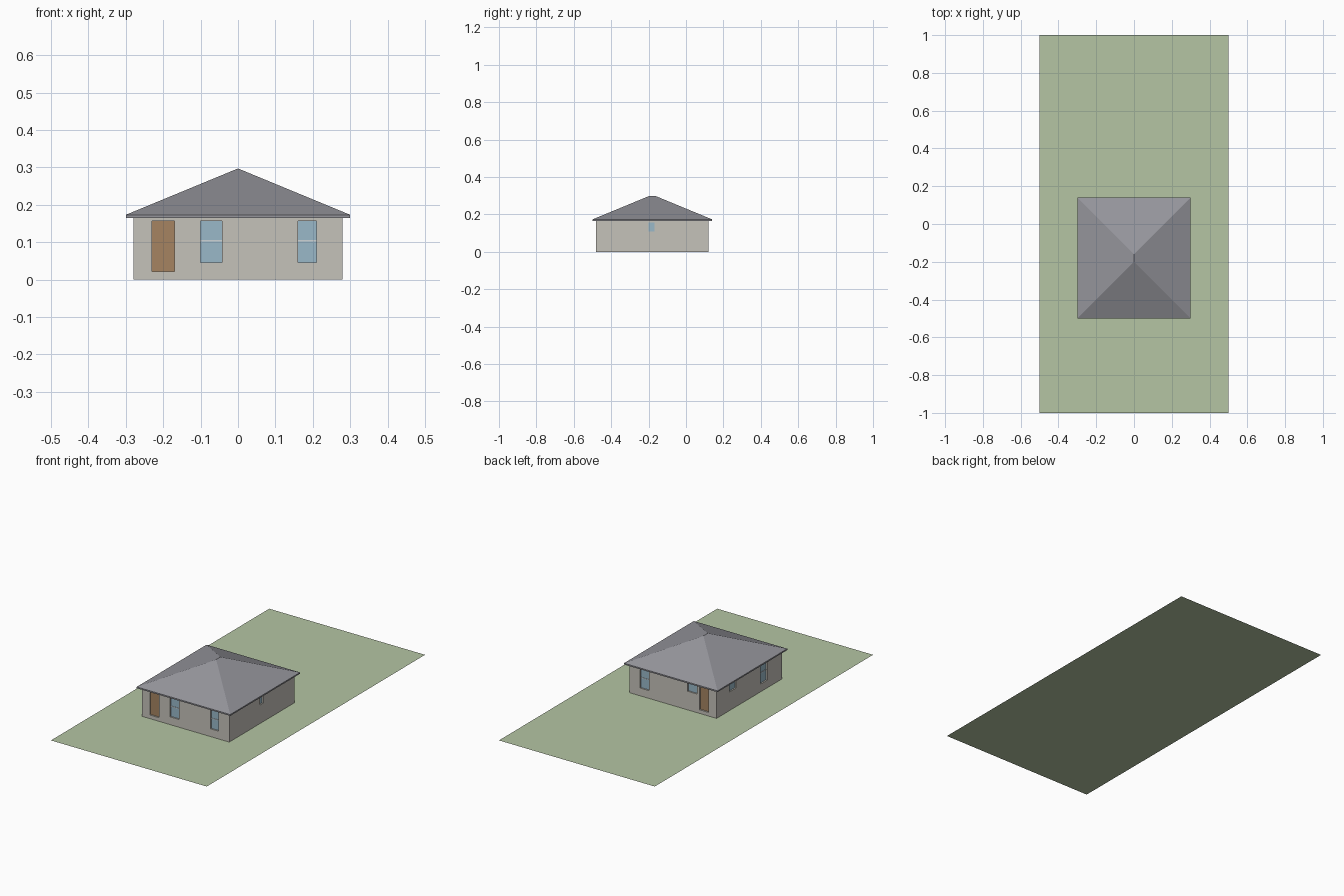
import bpy
import bmesh
from mathutils import Vector

cube = bpy.data.objects.get("Cube")
if cube:
    bpy.data.objects.remove(cube, do_unlink=True)


def material(name, r, g, b):
    m = bpy.data.materials.new(name)
    m.use_nodes = True
    m.diffuse_color = (r, g, b, 1)
    m.node_tree.nodes["Principled BSDF"].inputs["Base Color"].default_value = (r, g, b, 1)
    return m


GRASS = material("grass green", 0.46, 0.56, 0.37)
WALL = material("warm grey wall", 0.56, 0.54, 0.49)
ROOF = material("slate roof", 0.30, 0.30, 0.33)
WOOD = material("brown door wood", 0.38, 0.23, 0.12)
GLASS = material("pale blue glass", 0.32, 0.48, 0.58)
FRAME = material("light frame", 0.62, 0.66, 0.68)


def finish(name, bm, mat):
    bmesh.ops.recalc_face_normals(bm, faces=bm.faces)
    mesh = bpy.data.meshes.new(name)
    bm.to_mesh(mesh)
    bm.free()
    mesh.materials.append(mat)
    obj = bpy.data.objects.new(name, mesh)
    bpy.context.collection.objects.link(obj)
    return obj


def box(name, lo, hi, mat):
    lo, hi = Vector(lo), Vector(hi)
    bm = bmesh.new()
    bmesh.ops.create_cube(bm, size=1)
    for v in bm.verts:
        v.co = (lo + hi) / 2 + v.co * (hi - lo)
    return finish(name, bm, mat)


# Lawn: a single flat sheet
bm = bmesh.new()
bmesh.ops.create_grid(bm, x_segments=1, y_segments=1, size=1)
bmesh.ops.scale(bm, vec=(0.5, 1, 1), verts=bm.verts)
finish("lawn", bm, GRASS)

# House body
W, FRONT, BACK, EAVE, DEEP = 0.28, -0.48, 0.12, 0.165, 0.01
walls = box("walls", (-W, FRONT, 0), (W, BACK, EAVE), WALL)

# Openings: name, wall, start and end along the wall, bottom height
HEAD, SILL, HIGH, STEP = 0.157, 0.045, 0.108, 0.021
OPENINGS = [
    ("front_door", "front", -0.23, -0.17, STEP),
    ("front_window_a", "front", -0.10, -0.043, SILL),
    ("front_window_b", "front", 0.16, 0.21, SILL),
    ("back_door", "back", -0.23, -0.17, STEP),
    ("back_small_window", "back", -0.155, -0.095, HIGH),
    ("back_window", "back", 0.155, 0.21, SILL),
    ("left_small_window", "left", -0.20, -0.168, HIGH),
    ("right_small_window", "right", -0.06, 0.0, HIGH),
    ("right_window", "right", -0.345, -0.285, SILL),
]


def wall_box(name, side, a, b, z0, z1, d0, d1, mat):
    """Box set in a wall between depths d0 and d1, measured inwards."""
    plane, inward = {"front": (FRONT, 1), "back": (BACK, -1),
                     "left": (W, -1), "right": (-W, 1)}[side]
    p, q = sorted((plane + inward * d0, plane + inward * d1))
    if side in ("front", "back"):
        return box(name, (a, p, z0), (b, q, z1), mat)
    return box(name, (p, a, z0), (q, b, z1), mat)


for name, side, a, b, z0 in OPENINGS:
    cutter = wall_box(name + "_cutter", side, a, b, z0, HEAD, -DEEP, DEEP, WALL)
    cutter.hide_render = True
    cutter.hide_set(True)
    cut = walls.modifiers.new(name, "BOOLEAN")
    cut.object = cutter
    cut.solver = "EXACT"
    # Recessed door leaf or pane
    leaf = WOOD if "door" in name else GLASS
    wall_box(name, side, a, b, z0, HEAD, DEEP - 0.002, DEEP, leaf)
    # Crossbar of the tall windows
    if z0 == SILL:
        wall_box(name + "_bar", side, a, b, 0.102, 0.106, DEEP - 0.004, DEEP - 0.001, FRAME)

# Apply the cuts and drop the cutters
bpy.context.view_layer.update()
cut_mesh = bpy.data.meshes.new_from_object(
    walls.evaluated_get(bpy.context.evaluated_depsgraph_get()))
walls.modifiers.clear()
walls.data = cut_mesh
for obj in list(bpy.data.objects):
    if obj.name.endswith("_cutter"):
        bpy.data.objects.remove(obj, do_unlink=True)

# Hipped roof: eaves slab rising to a short ridge
roof = box("roof", (-0.30, -0.50, EAVE), (0.30, 0.14, 0.173), ROOF)
bm = bmesh.new()
bm.from_mesh(roof.data)
top = max(bm.faces, key=lambda f: f.calc_center_median().z)
corners = list(top.verts)
ridge = {s: bm.verts.new((0, -0.18 + s * 0.02, 0.297)) for s in (-1, 1)}
edges = [(e.verts[0], e.verts[1]) for e in top.edges]
bmesh.ops.delete(bm, geom=[top], context="FACES_ONLY")
for u, v in edges:
    ends = [ridge[1 if c.co.y > -0.18 else -1] for c in (u, v)]
    bm.faces.new((u, v, ends[0]) if ends[0] == ends[1] else (u, v, ends[1], ends[0]))
bmesh.ops.recalc_face_normals(bm, faces=bm.faces)
bm.to_mesh(roof.data)
bm.free()
